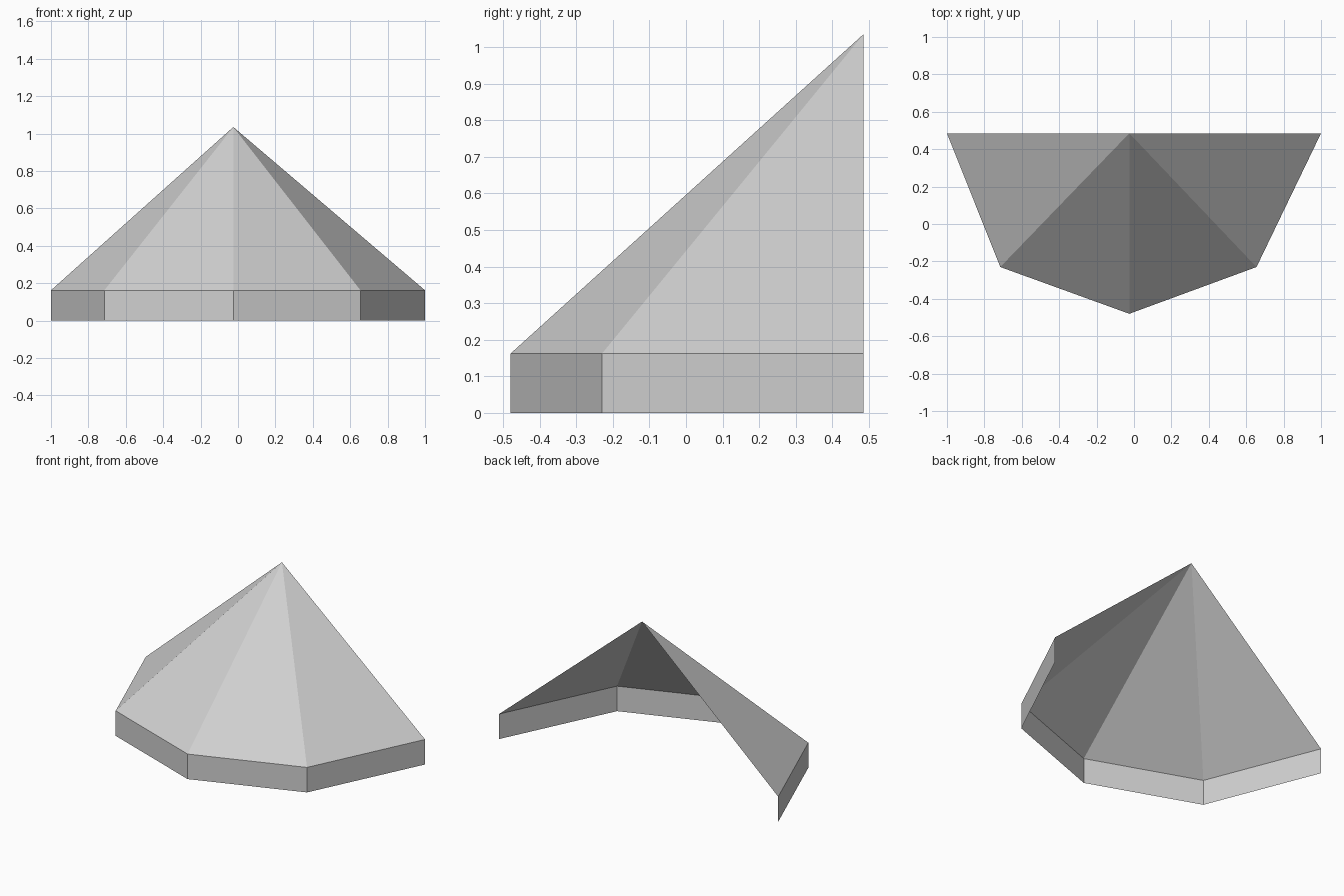
import bpy
import bmesh
from mathutils import Vector

cube = bpy.data.objects.get("Cube")
if cube:
    bpy.data.objects.remove(cube, do_unlink=True)

# Single plain grey for the whole canopy
GREY = (0.63, 0.63, 0.63, 1.0)
grey = bpy.data.materials.new("light_grey")
grey.use_nodes = True
grey.diffuse_color = GREY
grey.node_tree.nodes["Principled BSDF"].inputs["Base Color"].default_value = GREY

# Half-octagon rim, running from the right rear corner round the front
RIM = [(-1.0, 0.485), (-0.715, -0.23), (-0.025, -0.48), (0.655, -0.23), (1.0, 0.485)]
EAVE_Z = 0.162
APEX = Vector((-0.025, 0.485, 1.035))


def rim_verts(bm, z):
    return [bm.verts.new((x, y, z)) for x, y in RIM]


def finish(name, bm):
    mesh = bpy.data.meshes.new(name)
    bm.to_mesh(mesh)
    bm.free()
    mesh.materials.append(grey)
    obj = bpy.data.objects.new(name, mesh)
    bpy.context.collection.objects.link(obj)
    return obj


# Sloping roof: a fan of flat panels meeting at the rear peak
bm = bmesh.new()
eave = rim_verts(bm, EAVE_Z)
peak = bm.verts.new(APEX)
for a, b in zip(eave, eave[1:]):
    bm.faces.new((a, b, peak))
finish("canopy_roof", bm)

# Upright band hanging below the eaves, open underneath and behind
bm = bmesh.new()
lower = rim_verts(bm, 0.0)
upper = rim_verts(bm, EAVE_Z)
for i in range(len(RIM) - 1):
    bm.faces.new((lower[i], lower[i + 1], upper[i + 1], upper[i]))
finish("canopy_valance", bm)
